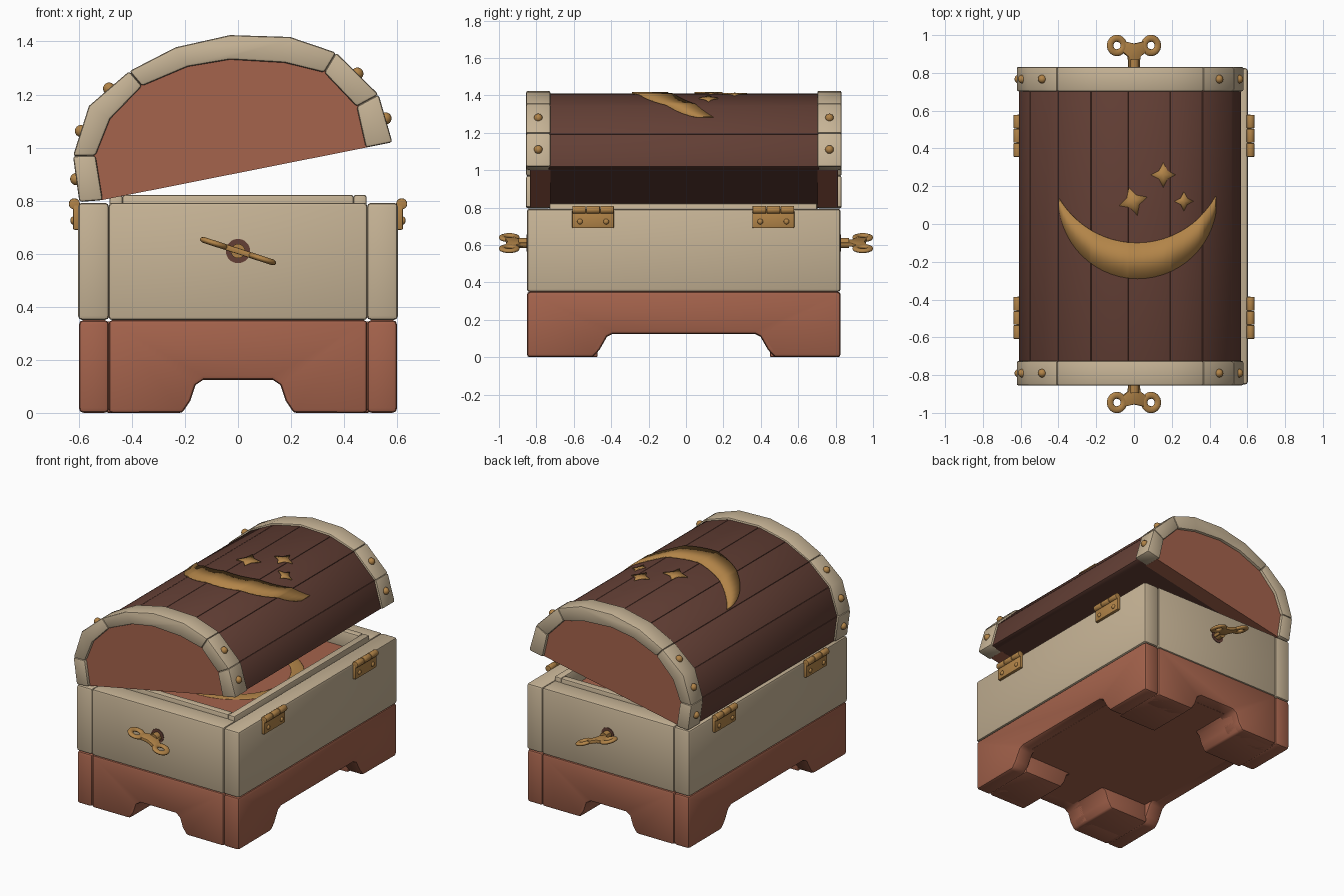
import bpy, bmesh, math
from mathutils import Matrix, Vector

if "Cube" in bpy.data.objects:
    bpy.data.objects.remove(bpy.data.objects["Cube"])


def material(name, r, g, b):
    m = bpy.data.materials.new(name)
    lin = [((c / 255 + 0.055) / 1.055) ** 2.4 for c in (r, g, b)]
    m.diffuse_color = (*lin, 1)
    m.use_nodes = True
    m.node_tree.nodes["Principled BSDF"].inputs["Base Color"].default_value = m.diffuse_color
    return m


CREAM = material("cream wood", 199, 180, 150)
CLAY = material("terracotta wood", 165, 99, 76)
BROWN = material("dark brown wood", 99, 63, 53)
GOLD = material("brass", 178, 132, 72)
YC = -0.012          # middle of the chest along y
Y0, Y1 = -0.85, 0.826


def finish(name, bm, mat, angle=35):
    me = bpy.data.meshes.new(name)
    bm.to_mesh(me)
    bm.free()
    ob = bpy.data.objects.new(name, me)
    bpy.context.collection.objects.link(ob)
    me.materials.append(mat)
    bpy.ops.object.select_all(action='DESELECT')
    ob.select_set(True)
    bpy.context.view_layer.objects.active = ob
    bpy.ops.object.shade_smooth_by_angle(angle=math.radians(angle))
    return ob


def prism(name, pts, a, b, axis, mat, bevel=0.0):
    """Extrude a 2D outline from a to b along an axis, with rounded edges."""
    place = {'x': lambda p, t: (t, p[0], p[1]),
             'y': lambda p, t: (p[0], t, p[1]),
             'z': lambda p, t: (p[0], p[1], t)}[axis]
    bm = bmesh.new()
    lo = [bm.verts.new(place(p, a)) for p in pts]
    hi = [bm.verts.new(place(p, b)) for p in pts]
    bm.faces.new(lo)
    bm.faces.new(hi)
    n = len(pts)
    for i in range(n):
        j = (i + 1) % n
        bm.faces.new((lo[i], lo[j], hi[j], hi[i]))
    bmesh.ops.recalc_face_normals(bm, faces=bm.faces)
    if bevel:
        sharp = [e for e in bm.edges if e.calc_face_angle(0) > 0.7]
        bmesh.ops.bevel(bm, geom=sharp, offset=bevel, segments=2, profile=0.5,
                        affect='EDGES', clamp_overlap=True)
    return finish(name, bm, mat)


def box(name, x, y, z, mat, bevel=0.0):
    return prism(name, [(x[0], y[0]), (x[1], y[0]), (x[1], y[1]), (x[0], y[1])],
                 z[0], z[1], 'z', mat, bevel)


def circle(cx, cy, r, n=16):
    return [(cx + r * math.cos(2 * math.pi * i / n), cy + r * math.sin(2 * math.pi * i / n))
            for i in range(n)]


def ball(name, loc, scale, mat):
    bm = bmesh.new()
    m = Matrix.Translation(loc) @ Matrix.Diagonal((*scale, 1))
    bmesh.ops.create_uvsphere(bm, u_segments=12, v_segments=8, radius=1, matrix=m)
    return finish(name, bm, mat, 60)


def torus(name, matrix, major, minor, flat, mat):
    bpy.ops.mesh.primitive_torus_add(major_radius=major, minor_radius=minor,
                                     major_segments=32, minor_segments=10)
    ob = bpy.context.object
    ob.name = name
    ob.data.materials.append(mat)
    bpy.ops.object.shade_smooth()
    ob.matrix_world = matrix @ Matrix.Diagonal((1, 1, flat, 1))


# Base boards with arched cut-outs
def arch(half, arch_pts, c=0.0):
    right = arch_pts + [(half, 0), (half, 0.35)]
    left = [(-u, z) for u, z in reversed(right)]
    return [(c + u, z) for u, z in left + right]


END_ARCH = [(0.13, 0.125), (0.16, 0.105), (0.18, 0.045), (0.21, 0.0)]
SIDE_ARCH = [(0.38, 0.125), (0.41, 0.11), (0.45, 0.04), (0.485, 0.0)]
for s, side in ((-1, "left"), (1, "right")):
    prism(f"base_board_{side}", arch(0.838, SIDE_ARCH, YC), s * 0.486, s * 0.6, 'x', CLAY, 0.018)
    box(f"body_board_{side}", sorted((s * 0.486, s * 0.603)), (Y0, Y1), (0.35, 0.792), CREAM, 0.016)
for ya, yb, end in ((Y0, -0.70, "front"), (Y1, 0.68, "back")):
    prism(f"base_board_{end}", arch(0.487, END_ARCH), ya, yb, 'y', CLAY, 0.014)
    box(f"body_board_{end}", (-0.487, 0.487), sorted((ya, yb)), (0.35, 0.792), CREAM, 0.012)
    for s in (-1, 1):
        foot = [(s * u, z) for u, z in END_ARCH + [(0.5, 0.0), (0.5, 0.14)]]
        d = -1 if end == "front" else 1
        prism(f"foot_block_{end}", foot, YC + d * 0.46, YC + d * 0.8, 'y', CLAY, 0.02)
box("base_core", (-0.52, 0.52), (-0.76, 0.74), (0.124, 0.345), CLAY)

# Inner tray and raised lip
box("tray_floor", (-0.488, 0.488), (-0.72, 0.70), (0.36, 0.72), CLAY)
for s in (-1, 1):
    box("lip_side", sorted((s * 0.435, s * 0.485)), (-0.73, 0.70), (0.7, 0.822), CREAM, 0.01)
    ye = YC + s * 0.715
    box("lip_end", (-0.436, 0.436), sorted((ye, ye - s * 0.05)), (0.7, 0.822), CREAM, 0.01)
torus("tray_ring", Matrix.Translation((0, YC, 0.722)), 0.37, 0.04, 0.15, GOLD)

# Lid section, already swung open: outer and inner outline (x, z)
OUTER = [(-0.598, 0.795), (-0.622, 0.968), (-0.562, 1.157), (-0.41, 1.288), (-0.235, 1.378),
         (-0.03, 1.424), (0.196, 1.417), (0.37, 1.358), (0.53, 1.2), (0.582, 1.02)]
INNER = [(-0.51, 0.802), (-0.537, 0.97), (-0.482, 1.108), (-0.362, 1.232), (-0.19, 1.305),
         (-0.03, 1.332), (0.175, 1.32), (0.325, 1.283), (0.447, 1.155), (0.482, 1.0)]


def ring(t):
    return [tuple(Vector(o).lerp(Vector(i), t)) for o, i in zip(OUTER, INNER)]


SKIN, MID = ring(0.14), ring(0.6)
prism("lid_core", ring(0.5), -0.74, 0.72, 'y', BROWN)
for i in range(len(OUTER) - 1):
    prism("lid_plank", [SKIN[i], SKIN[i + 1], MID[i + 1], MID[i]], -0.735, 0.715, 'y', BROWN, 0.006)

# Lid end panels, rims and rivets
for ya, yb, end in ((-0.855, -0.725, "front"), (0.832, 0.702, "back")):
    inset = 0.02 if ya < 0 else -0.02
    prism(f"lid_panel_{end}", ring(0.92), ya + inset, yb, 'y', CLAY)
    for a, b in ((0, 1), (1, 3), (3, 7), (7, 8), (8, 9)):
        pts = OUTER[a:b + 1] + INNER[a:b + 1][::-1]
        prism(f"lid_rim_{end}", pts, ya, yb, 'y', CREAM, 0.01)
    for i in (0, 1, 2, 7, 8):
        p = (Vector(OUTER[i]) + Vector(OUTER[i + 1])) / 2
        ball("rivet", (p.x, (ya + yb) / 2, p.y), (0.023, 0.023, 0.023), GOLD)


# Moon and stars laid over the lid planks
def lid_z(x):
    for (xa, za), (xb, zb) in zip(SKIN[1:], SKIN[2:]):
        if xa <= x <= xb:
            return za + (zb - za) * (x - xa) / (xb - xa) + 0.007
    return 1.0


def inlay(name, polys):
    bm = bmesh.new()
    for poly in polys:
        bm.faces.new([bm.verts.new((x, y, lid_z(x))) for x, y in poly])
    bmesh.ops.remove_doubles(bm, verts=bm.verts, dist=0.0005)
    bmesh.ops.recalc_face_normals(bm, faces=bm.faces)
    if sum(f.normal.z for f in bm.faces) < 0:
        bmesh.ops.reverse_faces(bm, faces=bm.faces)
    ob = finish(name, bm, GOLD)
    mod = ob.modifiers.new("thickness", 'SOLIDIFY')
    mod.thickness, mod.offset = 0.009, -1


xs = [0.018 - 0.416 * math.cos(math.pi * i / 28) for i in range(29)]
xs = sorted(xs + [x for x, z in SKIN if -0.39 < x < 0.42])
low = [(x, 0.13 - math.sqrt(0.1764 - (x - 0.02) ** 2)) for x in xs]
top = [(x, max(0.38 - math.sqrt(0.2304 - (x - 0.015) ** 2), y + 0.004)) for x, y in low]
inlay("moon", [(low[i], low[i + 1], top[i + 1], top[i]) for i in range(len(xs) - 1)])
for cx, cy, r, turn in ((0.155, 0.26, 0.066, 0), (-0.005, 0.12, 0.078, 0.3), (0.265, 0.12, 0.05, 0)):
    rim = []
    for k in range(8):
        a, d = turn + k * math.pi / 4, r if k % 2 == 0 else r * 0.48
        rim.append((cx + d * math.cos(a), cy + d * math.sin(a)))
    inlay("star", [((cx, cy), rim[k], rim[(k + 1) % 8]) for k in range(8)])

# Brass hinges on both long sides
for s in (-1, 1):
    for yc in (-0.497, 0.467):
        box("hinge_plate", sorted((s * 0.59, s * 0.622)), (yc - 0.112, yc + 0.112),
            (0.69, 0.785), GOLD, 0.006)
        for k in (-1, 0, 1):
            prism("hinge_knuckle", circle(s * 0.617, 0.788, 0.021), yc + k * 0.075 - 0.036,
                  yc + k * 0.075 + 0.036, 'y', GOLD, 0.004)
            if k:
                ball("hinge_screw", (s * 0.622, yc + k * 0.07, 0.725), (0.01, 0.015, 0.015), GOLD)

# Wind-up keys on both ends
tilt = Matrix.Translation((0, 0, 0.61)) @ Matrix.Rotation(math.radians(18), 4, 'Y')
STEM = [(0.03, 0.80), (0.033, 0.885), (0.07, 0.915), (0.055, 0.967), (0.0, 0.955)]
for s, face, end in ((-1, Y0, "front"), (1, Y1, "back")):
    prism(f"key_hole_{end}", circle(0, 0.61, 0.046, 20), face - s * 0.02, face + s * 0.004, 'y', BROWN)
    prism(f"key_shaft_{end}", circle(0, 0.61, 0.027), face - s * 0.02, face + s * 0.045, 'y', GOLD)
    outline = STEM + [(-x, y) for x, y in STEM[-2::-1]]
    stem = prism(f"key_stem_{end}", [(x, s * y) for x, y in outline], -0.011, 0.011, 'z', GOLD, 0.004)
    stem.matrix_world = tilt
    for k in (-1, 1):
        torus(f"key_loop_{end}", tilt @ Matrix.Translation((k * 0.095, s * 0.945, 0)),
              0.038, 0.018, 0.65, GOLD)
